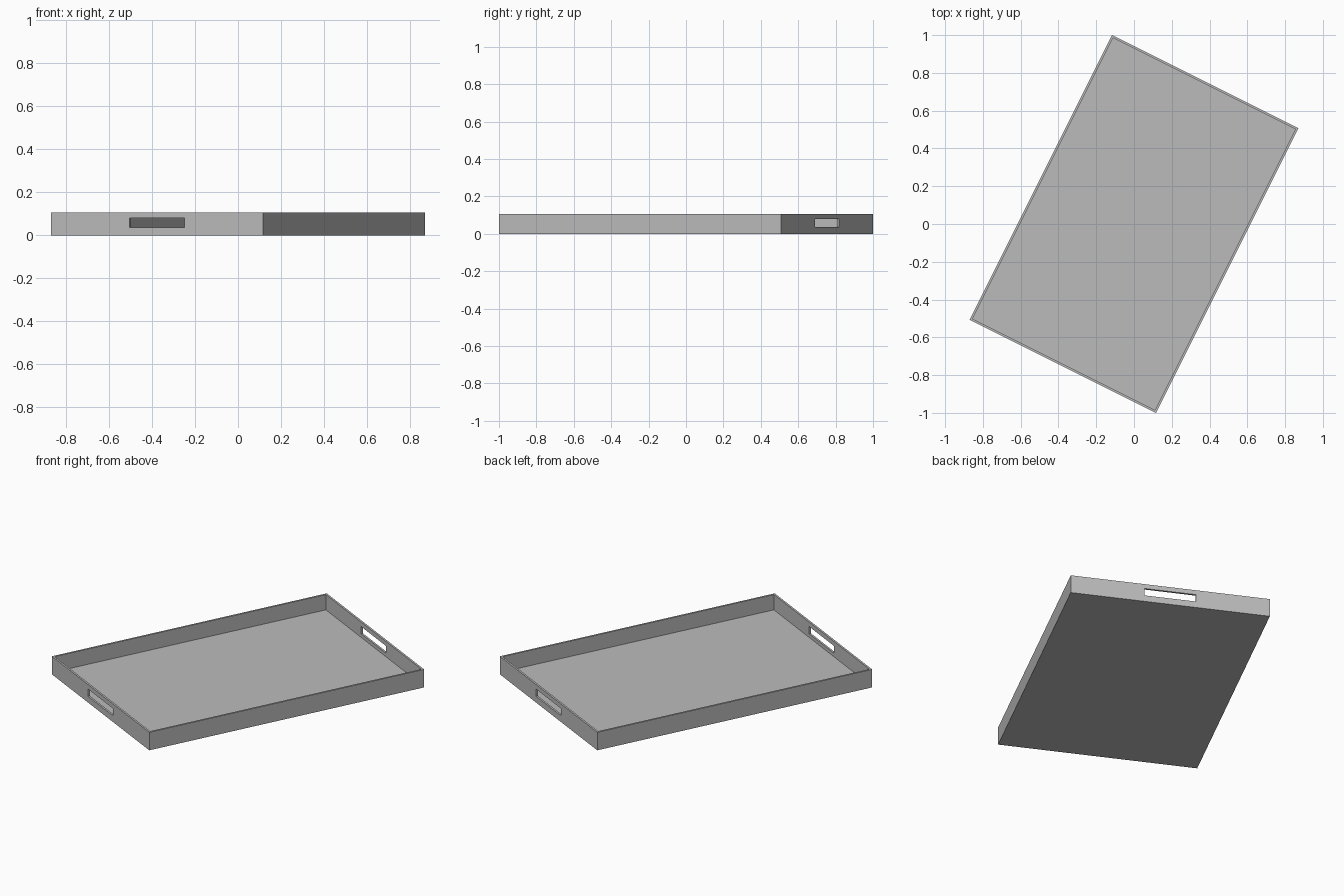
import bpy
import bmesh
from math import atan2
from mathutils import Matrix

WIDTH, LENGTH, HEIGHT = 1.103, 1.685, 0.107
WALL, FLOOR = 0.016, 0.016
TURN = -atan2(1, 2)

cube = bpy.data.objects.get("Cube")
if cube:
    bpy.data.objects.remove(cube, do_unlink=True)

grey = bpy.data.materials.new("plain_grey")
grey.use_nodes = True
colour = (0.5, 0.5, 0.5, 1)
grey.diffuse_color = colour
grey.node_tree.nodes["Principled BSDF"].inputs["Base Color"].default_value = colour


def box(name, size, z):
    """Box centred on x and y with its base at z, turned with the tray."""
    bm = bmesh.new()
    bmesh.ops.create_cube(bm, size=1)
    bmesh.ops.transform(bm, matrix=Matrix.Translation((0, 0, z + size[2] / 2))
                        @ Matrix.Diagonal((*size, 1)), verts=bm.verts)
    mesh = bpy.data.meshes.new(name)
    bm.to_mesh(mesh)
    bm.free()
    mesh.materials.append(grey)
    obj = bpy.data.objects.new(name, mesh)
    obj.rotation_euler.z = TURN
    bpy.context.collection.objects.link(obj)
    return obj


# Tray body: inset the top face to form the rim, then sink it to the floor
tray = box("serving_tray", (WIDTH, LENGTH, HEIGHT), 0)
bm = bmesh.new()
bm.from_mesh(tray.data)
top = max(bm.faces, key=lambda f: f.calc_center_median().z)
bmesh.ops.inset_region(bm, faces=[top], thickness=WALL)
well = bmesh.ops.extrude_discrete_faces(bm, faces=[top])["faces"][0]
bmesh.ops.translate(bm, verts=well.verts, vec=(0, 0, FLOOR - HEIGHT))
bmesh.ops.recalc_face_normals(bm, faces=bm.faces)
bm.to_mesh(tray.data)
bm.free()

# Handle slots: one long cutter passes through both end walls
cutter = box("handle_slot_cutter", (0.285, LENGTH + 0.2, 0.043), 0.037)
cutter.hide_render = True
cutter.hide_viewport = True
cutter.display_type = 'WIRE'
slots = tray.modifiers.new("handle_slots", 'BOOLEAN')
slots.operation = 'DIFFERENCE'
slots.solver = 'EXACT'
slots.object = cutter
